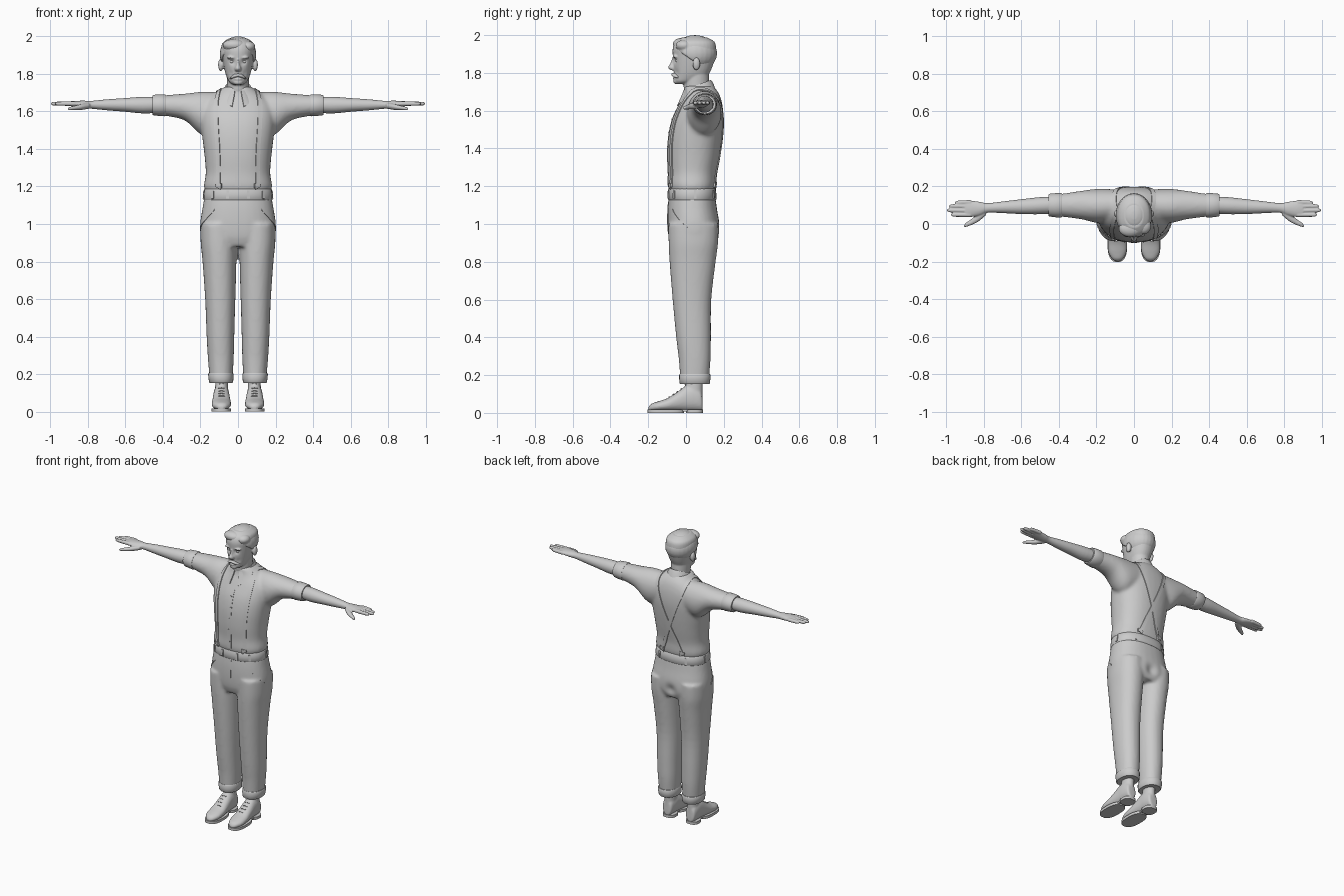
import bpy, bmesh, math
from mathutils import Matrix, Vector
from mathutils.bvhtree import BVHTree

cube = bpy.data.objects.get("Cube")
if cube:
    bpy.data.objects.remove(cube, do_unlink=True)

grey = bpy.data.materials.new("plain grey")
grey.use_nodes = True
grey.diffuse_color = (0.6, 0.6, 0.6, 1)
grey.node_tree.nodes["Principled BSDF"].inputs["Base Color"].default_value = grey.diffuse_color


def spline(rows, steps):
    """Resample rows of numbers along a smooth curve through all of them."""
    rows = [Vector(row) for row in rows]
    padded = [rows[0]] + rows + [rows[-1]]
    result = []
    for a, b, c, d in zip(padded, padded[1:], padded[2:], padded[3:]):
        for step in range(steps):
            t = step / steps
            result.append(b + (c - a) * (t / 2) + (a - b * 2.5 + c * 2 - d / 2) * t * t
                          + (b * 3 - a - c * 3 + d) * (t ** 3 / 2))
    return result + [rows[-1]]


def loft(bm, axis, rings, power=2.0, steps=4, sides=32):
    """Skin oval rings (position, a0, a1, b0, b1) stacked along an axis."""
    loops = []
    for pos, a0, a1, b0, b1 in spline(rings, steps):
        loop = []
        for k in range(sides):
            angle = math.tau * k / sides
            c, s = (math.copysign(abs(f) ** (2 / power), f) for f in (math.cos(angle), math.sin(angle)))
            co = [(a0 + a1 + (a1 - a0) * c) / 2, (b0 + b1 + (b1 - b0) * s) / 2]
            co.insert(axis, pos)
            loop.append(bm.verts.new(co))
        loops.append(loop)
    for low, high in zip(loops, loops[1:]):
        for k in range(sides):
            j = (k + 1) % sides
            bm.faces.new((low[k], low[j], high[j], high[k]))
    bm.faces.new(loops[0])
    bm.faces.new(loops[-1])


def column(bm, rings, **options):
    """Upright loft centred on x = 0 from (z, half width, y0, y1)."""
    loft(bm, 2, [(z, -w, w, y0, y1) for z, w, y0, y1 in rings], **options)


def ball(bm, centre, radii):
    matrix = Matrix.Translation(centre) @ Matrix.Diagonal((*radii, 1))
    bmesh.ops.create_uvsphere(bm, u_segments=24, v_segments=16, radius=1, matrix=matrix)


def finish(name, bm, voxel=0, mirror=False, smooth=4):
    bmesh.ops.recalc_face_normals(bm, faces=bm.faces)
    mesh = bpy.data.meshes.new(name)
    bm.to_mesh(mesh)
    bm.free()
    ob = bpy.data.objects.new(name, mesh)
    bpy.context.collection.objects.link(ob)
    if voxel:
        remesh = ob.modifiers.new("fuse", "REMESH")
        remesh.mode = "VOXEL"
        remesh.voxel_size = voxel
        relax = ob.modifiers.new("relax", "SMOOTH")
        relax.iterations = smooth
    if mirror:
        ob.modifiers.new("mirror", "MIRROR").use_mirror_merge = False
    graph = bpy.context.evaluated_depsgraph_get()
    baked = bpy.data.meshes.new_from_object(ob.evaluated_get(graph))
    ob.modifiers.clear()
    ob.data = baked
    baked.materials.clear()
    baked.materials.append(grey)
    for other in bpy.context.selected_objects:
        other.select_set(False)
    ob.select_set(True)
    bpy.context.view_layer.objects.active = ob
    bpy.ops.object.shade_smooth_by_angle(angle=math.radians(45))
    return ob


def press(ob, centre, radius, push):
    """Softly push the surface near a point."""
    for v in ob.data.vertices:
        v.co += Vector(push) * math.exp(-((v.co - Vector(centre)).length / radius) ** 2)


def ribbon(name, target, path, width, thick, mirror=True):
    """Lay a thin strip on the target surface along a path."""
    tree = BVHTree.FromPolygons([v.co for v in target.data.vertices],
                                [p.vertices for p in target.data.polygons])
    points = [tree.find_nearest(p)[:2] for p in spline(path, 8)]
    bm = bmesh.new()
    rows = []
    for i, (point, normal) in enumerate(points):
        along = points[min(i + 1, len(points) - 1)][0] - points[max(i - 1, 0)][0]
        side = along.cross(normal).normalized() * width / 2
        left, right = (tree.find_nearest(point + s)[0] for s in (-side, side))
        rows.append([bm.verts.new(p + normal * h) for p, h in
                     ((left, -thick), (left, thick), (right, thick), (right, -thick))])
    for a, b in zip(rows, rows[1:]):
        for k in range(4):
            bm.faces.new((a[k], a[k - 1], b[k - 1], b[k]))
    bm.faces.new(rows[0])
    bm.faces.new(rows[-1])
    return finish(name, bm, mirror=mirror)


# Shirt body with short sleeves
bm = bmesh.new()
column(bm, [(1.16, .165, -.08, .145), (1.2, .182, -.096, .158), (1.27, .172, -.095, .162),
            (1.36, .178, -.099, .178), (1.46, .19, -.094, .192), (1.55, .198, -.075, .199),
            (1.63, .19, -.04, .193), (1.69, .13, -.012, .175), (1.73, .075, -.01, .145)], power=2.3)
for side in (-1, 1):
    loft(bm, 0, [(side * x, *rest) for x, *rest in (
        (.05, .03, .18, 1.52, 1.7), (.18, .005, .188, 1.47, 1.705), (.28, .025, .177, 1.55, 1.695),
        (.38, .038, .162, 1.575, 1.687), (.44, .045, .155, 1.583, 1.682))])
shirt = finish("shirt", bm, .01, smooth=8)

# Rolled sleeve cuffs
bm = bmesh.new()
loft(bm, 0, [(.385, .042, .16, 1.58, 1.684), (.39, .034, .165, 1.574, 1.691),
             (.45, .04, .161, 1.579, 1.688), (.456, .048, .152, 1.587, 1.68)], steps=2)
finish("sleeve_cuff", bm, mirror=True)

# Trousers
bm = bmesh.new()
column(bm, [(1.15, .178, -.09, .155), (1.08, .19, -.097, .164), (1, .202, -.098, .177),
            (.93, .197, -.092, .177), (.88, .16, -.075, .155)], power=2.3)
for side in (-1, 1):
    loft(bm, 2, [(z, *sorted((side * a, side * b)), y0, y1) for z, a, b, y0, y1 in (
        (1, .003, .2, -.093, .172), (.9, .005, .199, -.092, .17), (.8, .008, .189, -.087, .157),
        (.6, .014, .175, -.071, .134), (.4, .02, .167, -.052, .132), (.28, .023, .16, -.038, .13),
        (.165, .03, .15, -.03, .12))], power=2.2)
trousers = finish("trousers", bm, .01, smooth=6)
press(trousers, (0, .19, .94), .035, (0, -.02, 0))

# Turned-up trouser hems
bm = bmesh.new()
loft(bm, 2, [(.153, .033, .147, -.026, .118), (.157, .026, .154, -.034, .126),
             (.2, .024, .159, -.036, .13), (.206, .03, .152, -.03, .123)], power=2.2, steps=2)
finish("trouser_hem", bm, mirror=True)

# Waistband
bm = bmesh.new()
column(bm, [(1.128, .178, -.088, .154), (1.132, .184, -.096, .162),
            (1.183, .18, -.094, .158), (1.187, .172, -.088, .15)], power=2.3, steps=2)
waistband = finish("waistband", bm)

# Belt loops, pocket slits and fly
for x, y in ((.06, -.12), (.15, -.09), (.19, .05), (.11, .17)):
    ribbon("belt_loop", waistband, [(x, y, 1.135), (x, y, 1.18)], .014, .005)
ribbon("pocket_slit", trousers, [(.14, -.1, 1.08), (.175, -.05, 1.03), (.21, .015, .97)], .006, .003)
ribbon("fly", trousers, [(.012, -.11, 1.12), (.012, -.11, .96)], .004, .002, mirror=False)

# Braces crossing on the back, with clips
ribbon("brace_strap", shirt, [(.12, -.11, 1.19), (.122, -.11, 1.4), (.125, -.06, 1.6), (.115, .06, 1.74),
                              (.09, .2, 1.62), (0, .21, 1.39), (-.085, .18, 1.19)], .024, .005)
for x, y in ((.12, -.12), (.085, .19)):
    ribbon("brace_clip", shirt, [(x, y, 1.185), (x, y, 1.215)], .034, .01)

# Shirt placket and buttons
ribbon("placket", shirt, [(0, -.12, 1.2), (0, -.12, 1.4), (0, -.06, 1.61)], .03, .002, mirror=False)
for i in range(5):
    z = 1.25 + i * .08
    ribbon("button", shirt, [(0, -.12, z - .004), (0, -.12, z + .004)], .009, .004, mirror=False)

# Open shirt collar
bm = bmesh.new()
rows = []
for i in range(33):
    angle = math.radians(-164 + 328 * i / 32)
    front = (1 - math.cos(angle)) / 2
    x, y = math.sin(angle), math.cos(angle)
    spread = front ** 6
    rows.append([bm.verts.new(co) for co in (
        (.066 * x, .058 + .074 * y, 1.763 - .055 * front),
        (.074 * x, .06 + .083 * y, 1.748 - .06 * front),
        (.09 * x + .03 * spread * x, .062 + .097 * y - .018 * spread, 1.705 - .035 * front - .05 * spread))])
for a, b in zip(rows, rows[1:]):
    for k in (0, 1):
        bm.faces.new((a[k], b[k], b[k + 1], a[k + 1]))
bmesh.ops.recalc_face_normals(bm, faces=bm.faces)
bmesh.ops.solidify(bm, geom=bm.faces[:], thickness=.007)
finish("collar", bm)

# Head, neck, nose and ears
bm = bmesh.new()
column(bm, [(1.66, .06, 0, .13), (1.72, .058, -.012, .124), (1.78, .06, -.012, .122), (1.82, .06, 0, .12)])
column(bm, [(1.742, .025, -.052, .01), (1.755, .045, -.062, .06), (1.78, .059, -.064, .11),
            (1.81, .069, -.064, .13), (1.85, .078, -.067, .146), (1.89, .085, -.07, .158),
            (1.93, .09, -.07, .16), (1.965, .082, -.055, .15), (1.988, .05, -.02, .11)], power=2.2)
column(bm, [(1.878, .007, -.074, -.04), (1.85, .01, -.084, -.04),
            (1.828, .018, -.095, -.04), (1.814, .015, -.08, -.04)])
ball(bm, (0, -.05, 1.755), (.026, .017, .015))
ball(bm, (0, -.058, 1.772), (.022, .013, .006))
for side in (-1, 1):
    ball(bm, (side * .034, -.056, 1.886), (.026, .016, .008))
    ball(bm, (side * .092, .055, 1.848), (.014, .02, .034))
head = finish("head", bm, .005, smooth=3)
for side in (-1, 1):
    press(head, (side * .032, -.066, 1.866), .015, (0, .012, 0))
    press(head, (side * .045, -.06, 1.8), .018, (-side * .004, .004, 0))

# Eyes and moustache
bm = bmesh.new()
ball(bm, (.032, -.044, 1.865), (.014, .012, .01))
finish("eye", bm, mirror=True)
bm = bmesh.new()
loft(bm, 0, [(0, -.078, -.05, 1.784, 1.801), (.02, -.075, -.045, 1.779, 1.798),
             (.036, -.062, -.035, 1.773, 1.786), (.044, -.05, -.036, 1.774, 1.779)])
finish("moustache", bm, mirror=True)

# Short swept hair, cut along a sloping hairline
bm = bmesh.new()
ball(bm, (0, .047, 1.904), (.098, .118, .096))
ball(bm, (-.02, -.025, 1.953), (.062, .045, .032))
ball(bm, (.05, -.01, 1.945), (.042, .045, .03))
bmesh.ops.bisect_plane(bm, geom=bm.verts[:] + bm.edges[:] + bm.faces[:], plane_co=(0, -.06, 1.93),
                       plane_no=(0, .13, .19), clear_inner=True)
bmesh.ops.holes_fill(bm, edges=[e for e in bm.edges if e.is_boundary])
finish("hair", bm, .006, smooth=3)

# Forearms and hands
bm = bmesh.new()
loft(bm, 0, [(.4, .058, .147, 1.595, 1.676), (.5, .052, .143, 1.589, 1.678), (.6, .053, .132, 1.598, 1.671),
             (.7, .058, .12, 1.606, 1.664), (.78, .06, .111, 1.614, 1.656), (.82, .045, .118, 1.616, 1.657),
             (.87, .037, .124, 1.624, 1.656), (.9, .04, .122, 1.63, 1.653)])
for tip, root_y, tip_y in ((.953, .116, .114), (.985, .094, .095), (.996, .071, .073), (.975, .049, .049)):
    loft(bm, 0, [(x, y - r, y + r, 1.641 - r, 1.641 + r) for x, y, r in (
        (.87, root_y, .012), ((.87 + tip) / 2, (root_y + tip_y) / 2, .0115),
        (tip - .012, tip_y, .01), (tip, tip_y, .004))], sides=16)
loft(bm, 0, [(.79, .045, .09, 1.615, 1.645), (.83, .012, .06, 1.608, 1.64), (.865, -.005, .028, 1.607, 1.631),
             (.895, -.016, .007, 1.606, 1.624), (.905, -.017, -.006, 1.608, 1.618)], sides=16)
finish("forearm_and_hand", bm, .004, mirror=True, smooth=3)

# Shoes with ankles
bm = bmesh.new()
loft(bm, 1, [(.088, .07, .108, .012, .06), (.08, .055, .122, .01, .12), (.04, .047, .13, .01, .146),
             (0, .045, .132, .01, .142), (-.05, .041, .136, .01, .108), (-.1, .037, .14, .01, .077),
             (-.15, .04, .137, .01, .06), (-.185, .057, .118, .01, .047), (-.199, .075, .1, .012, .03)], power=2.2)
loft(bm, 2, [(.06, .05, .127, -.01, .088), (.13, .052, .122, -.006, .088), (.2, .055, .12, 0, .09)])
shoe = finish("shoe", bm, .006, mirror=True)

# Soles and heels
bm = bmesh.new()
for back, tip, narrow in ((-.01, -.203, 0), (.09, .0, .008)):
    loft(bm, 2, [(z, .036 + narrow, .141 - narrow, tip, back) for z in (0, .018)], power=2.6, steps=1)
loft(bm, 2, [(z, .06, .118, -.07, .05) for z in (.008, .018)], power=3, steps=1)
finish("sole", bm, mirror=True)

# Laces
for i in range(5):
    y, z = -.015 - i * .02, .15 - i * .014
    ribbon("lace", shoe, [(.068, y, z), (.088, y - .004, z + .01), (.108, y, z)], .006, .004)
